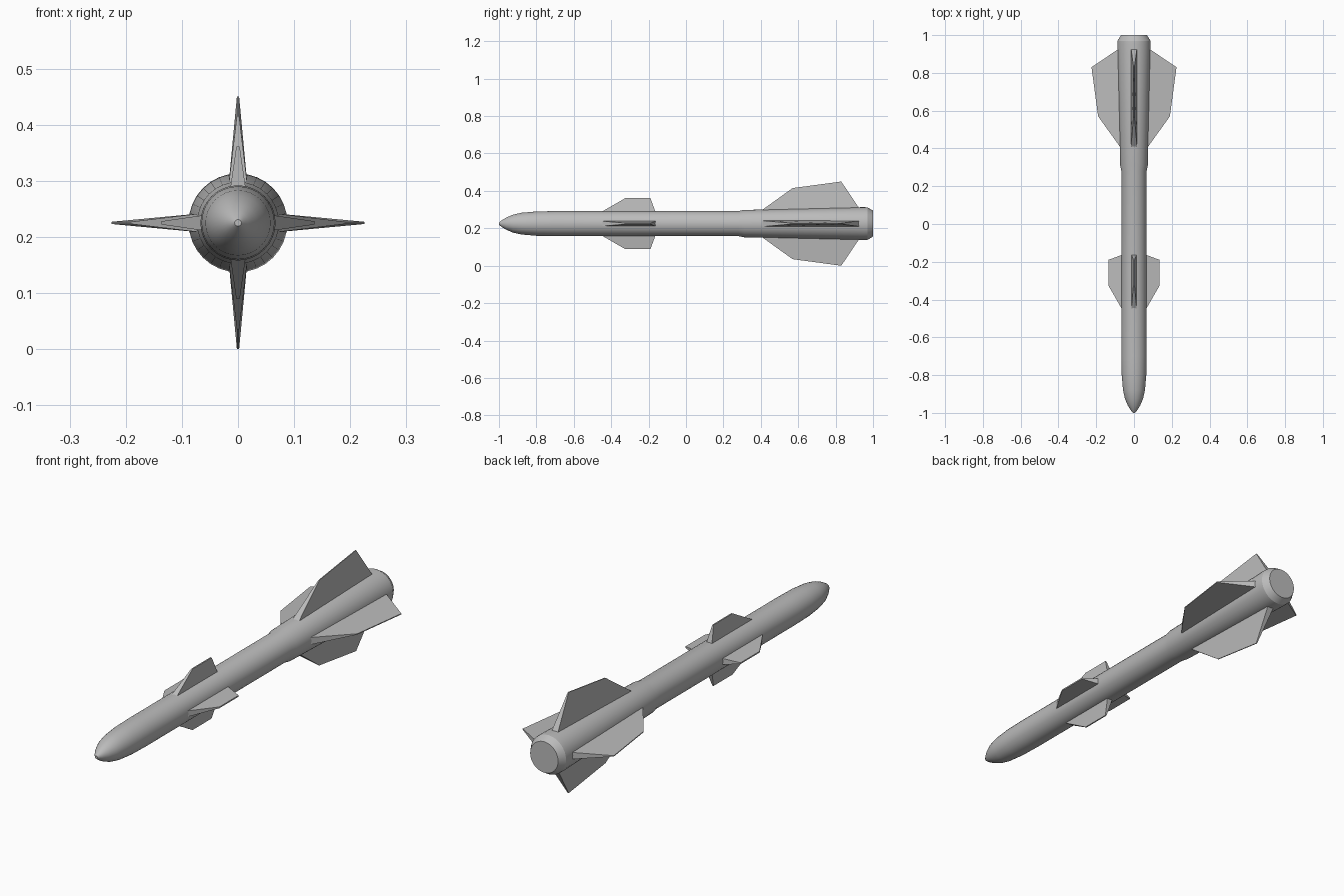
import bpy
import bmesh
from math import pi, sin, cos
from mathutils import Matrix, Vector

AXIS_Z = 0.225
SEGMENTS = 32

cube = bpy.data.objects.get("Cube")
if cube:
    bpy.data.objects.remove(cube, do_unlink=True)

grey = bpy.data.materials.new("plain grey")
grey.use_nodes = True
grey.diffuse_color = (0.5, 0.5, 0.5, 1)
grey.node_tree.nodes["Principled BSDF"].inputs["Base Color"].default_value = (0.5, 0.5, 0.5, 1)


def add_object(name, bm):
    bmesh.ops.recalc_face_normals(bm, faces=bm.faces)
    mesh = bpy.data.meshes.new(name)
    bm.to_mesh(mesh)
    bm.free()
    mesh.materials.append(grey)
    obj = bpy.data.objects.new(name, mesh)
    obj.location.z = AXIS_Z
    bpy.context.collection.objects.link(obj)
    return obj


def lathe(name, profile):
    """Closed tube along y from (y, radius) pairs, capped at both ends."""
    bm = bmesh.new()
    rings = []
    for y, r in profile:
        angles = [2 * pi * i / SEGMENTS for i in range(SEGMENTS)]
        rings.append([bm.verts.new((r * cos(a), y, r * sin(a))) for a in angles])
    for a, b in zip(rings, rings[1:]):
        for i in range(SEGMENTS):
            j = (i + 1) % SEGMENTS
            bm.faces.new((a[i], a[j], b[j], b[i]))
    bm.faces.new(rings[0])
    bm.faces.new(rings[-1])
    return add_object(name, bm)


def fin(name, outline, root_half, tip_half, angle):
    """Tapered wedge; outline is (y, radius) as root front, tip front, tip rear, root rear."""
    bm = bmesh.new()
    halves = (root_half, tip_half, tip_half, root_half)
    turn = Matrix.Rotation(angle, 3, 'Y')
    sides = [[bm.verts.new(turn @ Vector((s * h, y, r)))
              for (y, r), h in zip(outline, halves)] for s in (-1, 1)]
    bm.faces.new(sides[0])
    bm.faces.new(sides[1])
    for i in range(4):
        j = (i + 1) % 4
        bm.faces.new((sides[0][i], sides[0][j], sides[1][j], sides[1][i]))
    return add_object(name, bm)


# Body: rounded nose, straight tube, stepped tapering tail and chamfered end
body = lathe("body", [
    (-1.0, 0.006), (-0.985, 0.018), (-0.96, 0.033), (-0.925, 0.048),
    (-0.88, 0.058), (-0.80, 0.065), (-0.70, 0.067), (0.28, 0.067),
    (0.31, 0.073), (0.95, 0.088), (0.97, 0.087), (1.0, 0.069)])
bpy.context.view_layer.objects.active = body
body.select_set(True)
bpy.ops.object.shade_smooth_by_angle(angle=pi / 7)

# Four front and four tail fins
front = [(-0.457, 0.06), (-0.325, 0.136), (-0.19, 0.136), (-0.162, 0.06)]
tail = [(0.396, 0.065), (0.57, 0.19), (0.83, 0.225), (0.938, 0.065)]
for i, side in enumerate(("top", "left", "bottom", "right")):
    fin(f"front_fin_{side}", front, 0.014, 0.003, i * pi / 2)
    fin(f"tail_fin_{side}", tail, 0.017, 0.002, i * pi / 2)
